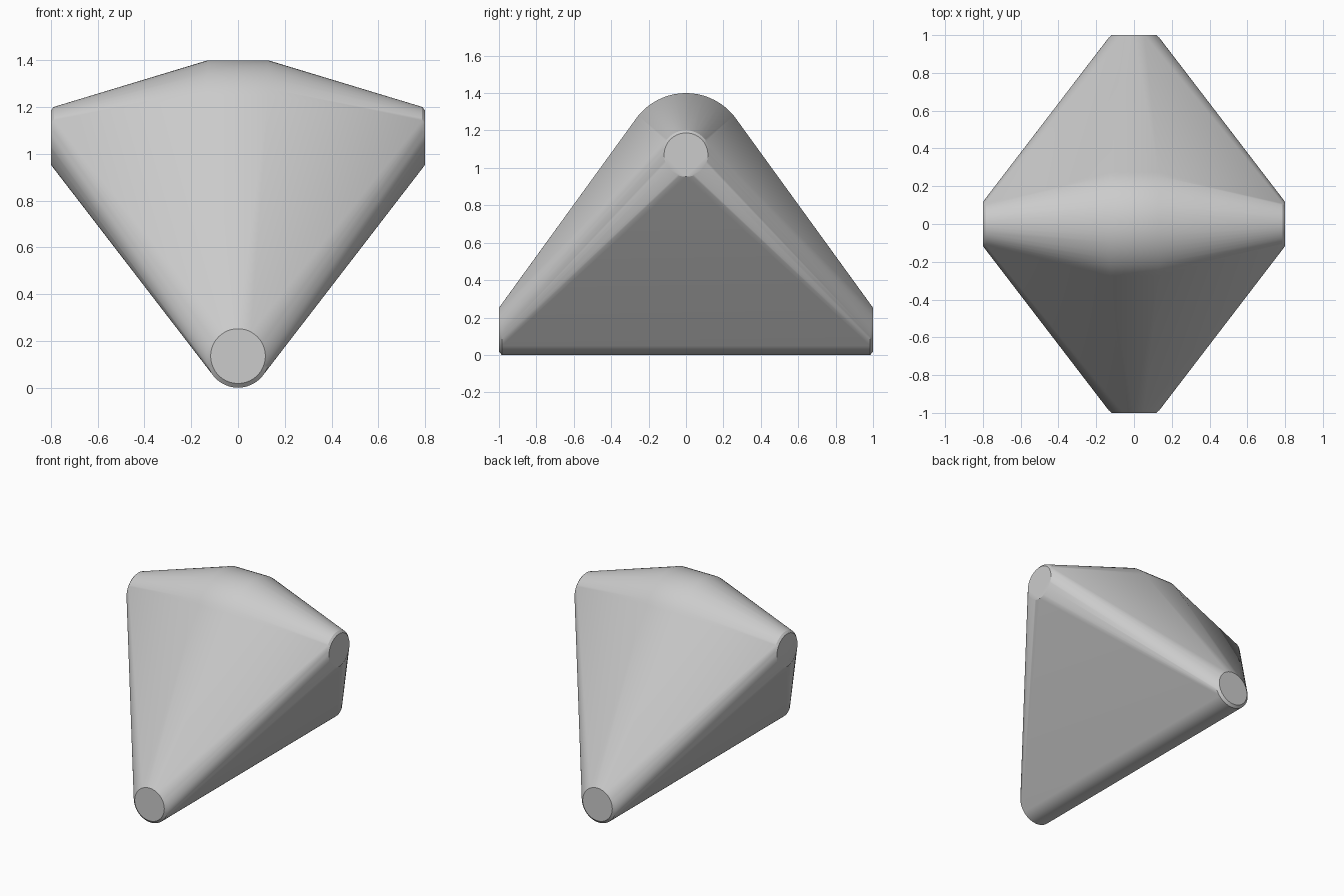
import bpy, bmesh, math
from mathutils import Matrix

cube = bpy.data.objects.get("Cube")
if cube:
    bpy.data.objects.remove(cube, do_unlink=True)

SIDES = 64
BAR_Z = 0.135      # height of the low bar along y
ARM_Z = 1.07       # height of the hub and the arms along x

grey = bpy.data.materials.new("light grey")
grey.use_nodes = True
colour = (0.6, 0.6, 0.6, 1)
grey.diffuse_color = colour
grey.node_tree.nodes["Principled BSDF"].inputs["Base Color"].default_value = colour


def ring(bm, axis, offset, z, radius):
    """Add a circle facing along an axis, at an offset on that axis."""
    if axis == "X":
        place = Matrix.Translation((offset, 0, z)) @ Matrix.Rotation(math.pi / 2, 4, "Y")
    else:
        place = Matrix.Translation((0, offset, z)) @ Matrix.Rotation(math.pi / 2, 4, "X")
    bmesh.ops.create_circle(bm, segments=SIDES, radius=radius, matrix=place)


bm = bmesh.new()
for side in (-1, 1):
    # Chamfered ends of the low bar
    ring(bm, "Y", side, BAR_Z, 0.117)
    ring(bm, "Y", side * 0.985, BAR_Z, 0.135)
    # Chamfered ends of the side arms
    ring(bm, "X", side * 0.8, ARM_Z, 0.117)
    ring(bm, "X", side * 0.787, ARM_Z, 0.131)
    # Wide hub in the middle
    ring(bm, "X", side * 0.13, ARM_Z, 0.33)

# Stretch one skin around all the rings
hull = bmesh.ops.convex_hull(bm, input=bm.verts)
spare = {v for v in hull["geom_interior"] + hull["geom_unused"]
         if isinstance(v, bmesh.types.BMVert) and not v.link_faces}
bmesh.ops.delete(bm, geom=list(spare), context="VERTS")
bmesh.ops.dissolve_limit(bm, angle_limit=0.002, verts=bm.verts, edges=bm.edges)
bmesh.ops.recalc_face_normals(bm, faces=bm.faces)

mesh = bpy.data.meshes.new("rounded_body")
bm.to_mesh(mesh)
bm.free()
mesh.materials.append(grey)
body = bpy.data.objects.new("rounded_body", mesh)
bpy.context.collection.objects.link(body)

# Smooth the rounded edges, keep the end discs crisp
bpy.context.view_layer.objects.active = body
body.select_set(True)
bpy.ops.object.shade_smooth_by_angle(angle=math.radians(30))
